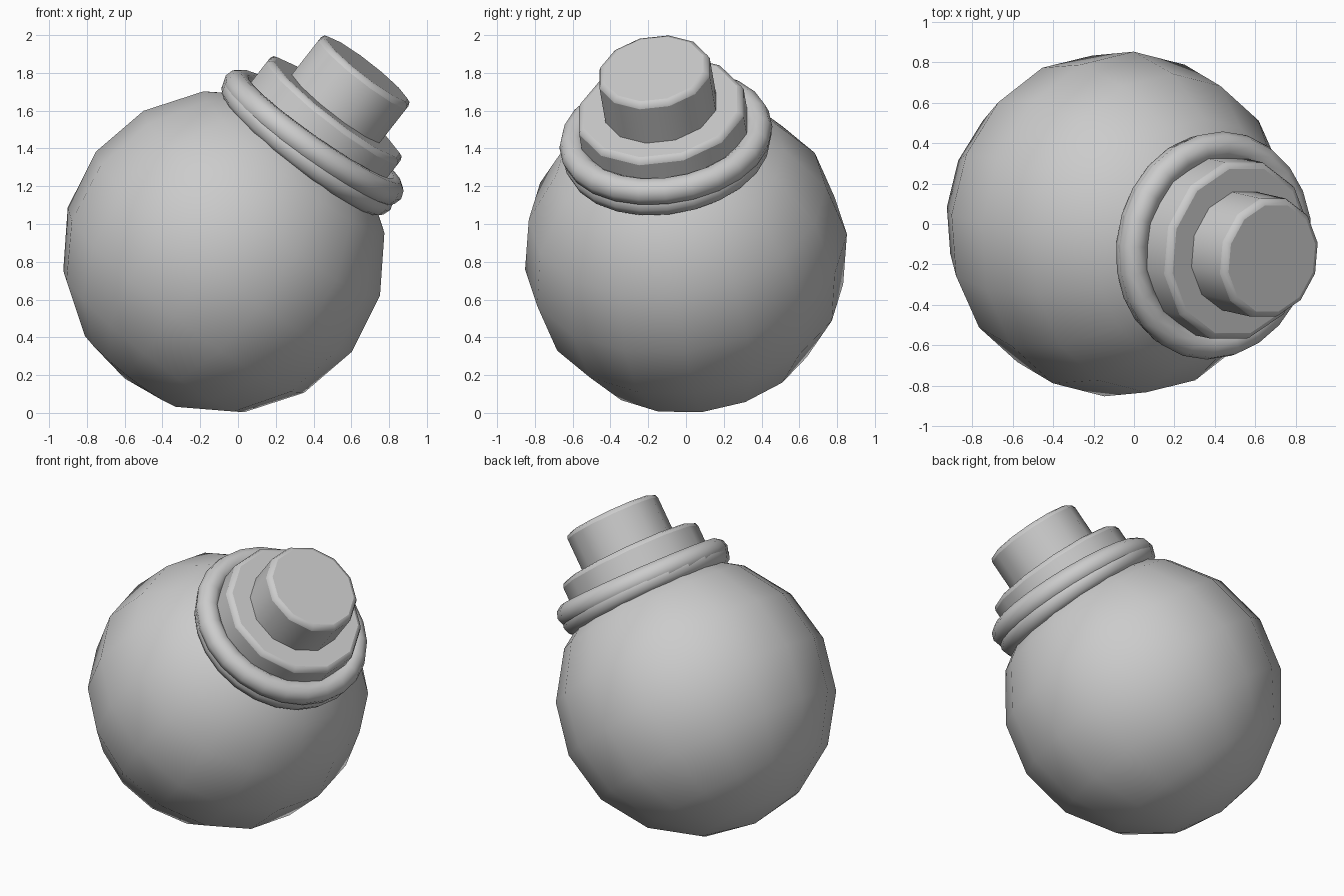
import bpy, math
from mathutils import Vector, Matrix

cube = bpy.data.objects.get("Cube")
if cube:
    bpy.data.objects.remove(cube, do_unlink=True)

grey = bpy.data.materials.new("plain_grey")
grey.use_nodes = True
colour = (0.6, 0.6, 0.6, 1)
grey.diffuse_color = colour
grey.node_tree.nodes["Principled BSDF"].inputs["Base Color"].default_value = colour

CENTRE = Vector((-0.075, 0, 0.853))
AXIS = Vector((0.61, -0.137, 0.78)).normalized()


def place(name, origin, normal, smooth_angle):
    """Stand the active primitive on an axis, keeping its side toward world y."""
    ob = bpy.context.object
    ob.name = ob.data.name = name
    y = (Vector((0, 1, 0)) - normal * normal.y).normalized()
    x = y.cross(normal)
    turn = Matrix((x, y, normal)).transposed().to_4x4()
    ob.matrix_world = Matrix.Translation(origin) @ turn
    ob.data.materials.append(grey)
    bpy.ops.object.shade_smooth_by_angle(angle=math.radians(smooth_angle))
    return ob


def stud(name, radius, bottom, top):
    """Twelve-sided bevelled cylinder between two distances along the axis."""
    bpy.ops.mesh.primitive_cylinder_add(vertices=12, radius=radius, depth=top - bottom)
    ob = bpy.context.object
    ob.data.transform(Matrix.Rotation(math.radians(15), 4, "Z"))
    place(name, CENTRE + AXIS * (top + bottom) / 2, AXIS, 40)
    bevel = ob.modifiers.new("soft_edges", "BEVEL")
    bevel.width = 0.03
    bevel.segments = 2
    bevel.limit_method = "ANGLE"
    bevel.angle_limit = math.radians(50)


def ring(name, distance, normal, radius):
    bpy.ops.mesh.primitive_torus_add(major_segments=24, minor_segments=10,
                                     major_radius=radius, minor_radius=0.073)
    place(name, CENTRE + AXIS * distance, normal.normalized(), 60)


# Round body, its pole pointing along the neck
bpy.ops.mesh.primitive_uv_sphere_add(segments=16, ring_count=8, radius=0.86)
place("body", CENTRE, AXIS, 60)

# Collar seated on the body and a slightly tilted ring above it
ring("lower_collar", 0.725, AXIS, 0.485)
ring("tilted_ring", 0.777, Vector((0.57, -0.12, 0.81)), 0.495)

# Stepped neck
stud("neck_base", 0.455, 0.6, 0.98)
stud("neck_top", 0.305, 0.9, 1.24)
